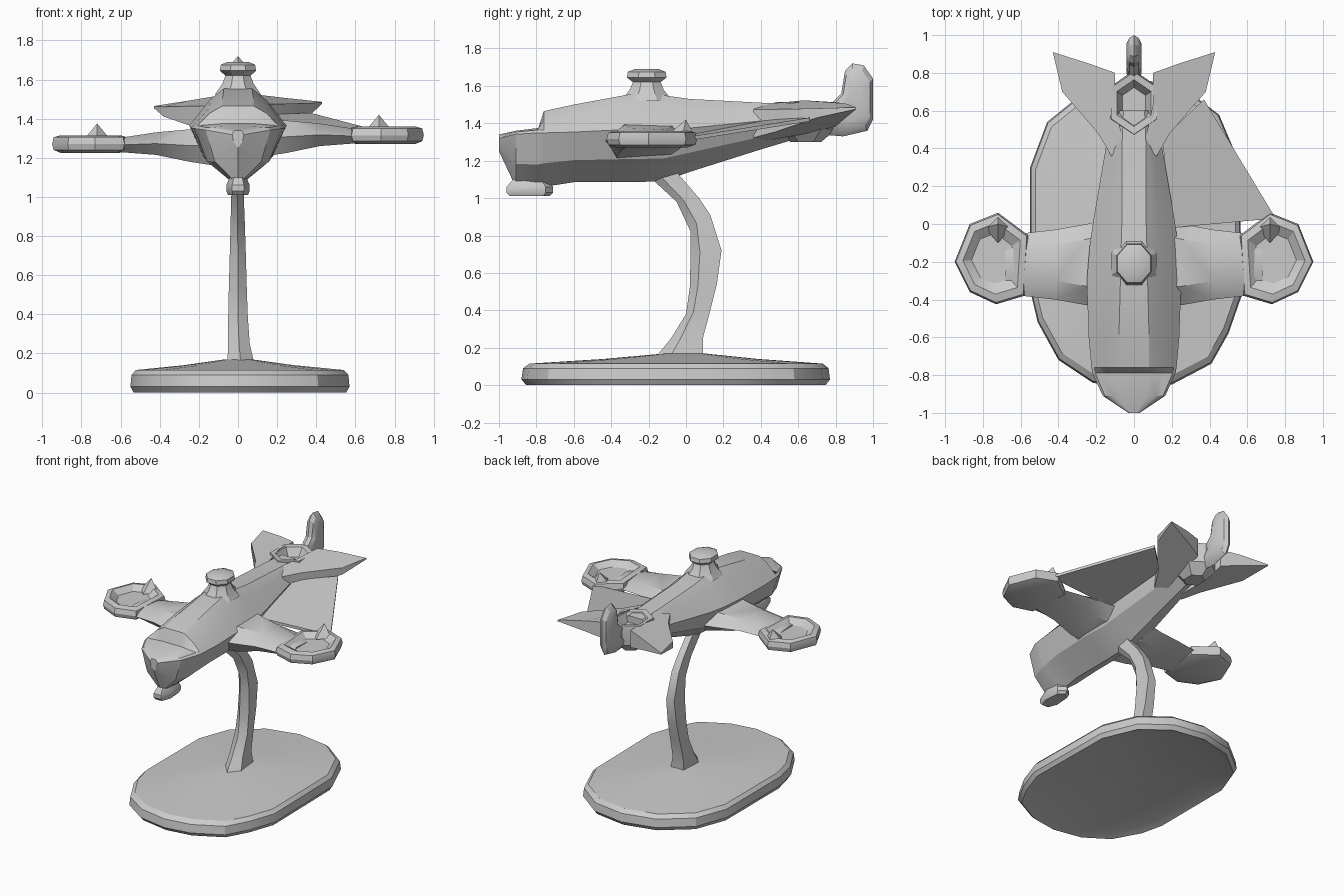
import bpy, bmesh, math
from mathutils import Vector

if "Cube" in bpy.data.objects:
    bpy.data.objects.remove(bpy.data.objects["Cube"])


def make(name, verts, faces, angle=28):
    me = bpy.data.meshes.new(name)
    me.from_pydata([Vector(v) for v in verts], [], faces)
    bm = bmesh.new()
    bm.from_mesh(me)
    bmesh.ops.remove_doubles(bm, verts=bm.verts, dist=0.0005)
    bmesh.ops.recalc_face_normals(bm, faces=bm.faces)
    bm.to_mesh(me)
    bm.free()
    ob = bpy.data.objects.new(name, me)
    bpy.context.collection.objects.link(ob)
    bpy.ops.object.select_all(action='DESELECT')
    ob.select_set(True)
    bpy.context.view_layer.objects.active = ob
    bpy.ops.object.shade_smooth_by_angle(angle=math.radians(angle))
    return ob


def loft(name, rings, angle=28):
    """Skin a list of equal-length closed rings and cap both ends."""
    n = len(rings[0])
    verts = [p for r in rings for p in r]
    faces = [(k * n + i, k * n + (i + 1) % n, (k + 1) * n + (i + 1) % n, (k + 1) * n + i)
             for k in range(len(rings) - 1) for i in range(n)]
    last = (len(rings) - 1) * n
    faces += [tuple(range(n)), tuple(range(last, last + n))]
    return make(name, verts, faces, angle)


def stack(name, outline, centre, levels, angle=28):
    """Stack scaled copies of an outline at (scale, z) levels."""
    cx, cy = centre
    return loft(name, [[(cx + (x - cx) * s, cy + (y - cy) * s, z) for x, y in outline]
                       for s, z in levels], angle)


# display base: faceted oval, rising to the middle, slightly hollow below
base = [(-.55, .3), (-.46, .54), (-.25, .71), (0, .77), (.25, .73), (.45, .58), (.56, .32),
        (.57, -.38), (.5, -.58), (.41, -.74), (.2, -.85), (0, -.88), (-.22, -.84),
        (-.4, -.72), (-.51, -.52), (-.55, -.35)]
stack("display_base", base, (0, 0), [(.1, .05), (.88, .02), (.97, 0.0), (1, .03),
                                     (.99, .09), (.95, .115), (.5, .14), (.12, .17)])

# curved stand arm: front y, front z, back y, back z, left x, right x
arm = [(-.17, .14, .09, .14, -.055, .085), (-.08, .25, .09, .25, -.05, .06),
       (.0, .38, .13, .4, -.05, .05), (.02, .52, .165, .54, -.047, .045),
       (.025, .7, .19, .72, -.042, .04), (.025, .82, .13, .91, -.038, .035),
       (-.05, .98, .07, 1.0, -.035, .03), (-.18, 1.1, -.06, 1.15, -.03, .03)]
rings = []
for y0, z0, y1, z1, xl, xr in arm:
    ym, zm, xm = (y0 + y1) / 2, (z0 + z1) / 2, (xl + xr) / 2
    rings.append([(xm, y0, z0), (xr, ym * .6 + y0 * .4, zm), (xr * .8, y1, z1),
                  (xl * .8, y1, z1), (xl, ym * .6 + y0 * .4, zm)])
loft("stand_arm", rings)

# fuselage: y, half width, shoulder z, keel z, deck half width, deck z
sections = [(-1, .03, 1.32, 1.25, .02, 1.34), (-.91, .165, 1.35, 1.06, .09, 1.36),
            (-.79, .22, 1.36, 1.05, .1, 1.375), (-.76, .225, 1.36, 1.06, .1, 1.465),
            (-.6, .24, 1.365, 1.085, .1, 1.5), (-.3, .25, 1.38, 1.085, .09, 1.555),
            (-.12, .235, 1.38, 1.09, .085, 1.55), (.02, .215, 1.385, 1.14, .08, 1.53),
            (.4, .15, 1.42, 1.26, .08, 1.51), (.6, .1, 1.44, 1.32, .07, 1.5)]
rings = []
for y, w, zs, zk, dw, zd in sections:
    half = [(w * .72, zk + (zs - zk) * .42), (w, zs - .05 * w), (w * .93, zs + .02 * w),
            (w * .35 + dw * .65, zs + (zd - zs) * .65), (dw * .8, zd)]
    rings.append([(0, y, zk)] + [(x, y, z) for x, z in half] + [(-x, y, z) for x, z in half[::-1]])
loft("fuselage", rings)

# chin plate under the nose
chin = [(-.03, -.96), (.03, -.96), (.06, -.88), (.05, -.75), (0, -.71), (-.05, -.75), (-.06, -.88)]
stack("chin_plate", chin, (0, -.84), [(.85, 1.01), (1, 1.03), (1, 1.06), (.7, 1.1)])

# turret on the upper deck
octa = [(math.cos(math.pi * (i + .5) / 4), math.sin(math.pi * (i + .5) / 4)) for i in range(8)]
loft("turret", [[(r * c, -.21 + r * s * 1.15, z) for c, s in octa] for r, z in
                [(.13, 1.52), (.085, 1.58), (.07, 1.62), (.1, 1.645), (.095, 1.675), (.06, 1.69)]])

# wings with dished engine pods; the +x side sits a little higher
pod = [(.56, -.06), (.72, .06), (.87, 0), (.95, -.2), (.87, -.36), (.73, -.425), (.58, -.38)]
for side, label, dz in ((-1, "left", 0), (1, "right", .045)):
    rings = []
    for x, y0, y1, zb, zt in [(.12, -.43, .03, 1.16, 1.36), (.25, -.43, .0, 1.18, 1.345),
                              (.42, -.4, -.03, 1.215, 1.33), (.68, -.37, -.06, 1.235, 1.29)]:
        zm = (zb + zt) / 2
        rings.append([(side * x, y, z + dz) for y, z in
                      [(y0, zm), (y0 + .06, zb), (y1 - .1, zb + .02), (y1, zm),
                       (y1 - .08, zt - .01), (y0 + .1, zt)]])
    loft(label + "_wing", rings)
    stack(label + "_engine_pod", [(side * x, y) for x, y in pod], (side * .75, -.18),
          [(.78, 1.225 + dz), (.96, 1.24 + dz), (1, 1.27 + dz), (.96, 1.305 + dz),
           (.78, 1.315 + dz), (.55, 1.28 + dz)])
    # small spike at the back of each pod
    c = side * .72
    make(label + "_pod_spike",
         [(c - .07, -.02, 1.29 + dz), (c + .07, -.02, 1.29 + dz), (c, .05, 1.28 + dz),
          (c, -.1, 1.29 + dz), (c, .0, 1.375 + dz)],
         [(0, 3, 4), (3, 1, 4), (1, 2, 4), (2, 0, 4), (0, 2, 1, 3)])

# thin web stretched from the right pod back to the tail
web = [(.2, -.02, 1.33), (.75, .03, 1.33), (.37, .66, 1.43), (.15, .45, 1.42)]
loft("wing_web", [web, [(x, y, z - .02) for x, y, z in web]])

# swept tailplane, one half each side of the dished hub
for side, label in ((-1, "left"), (1, "right")):
    tail = [(.05, .4, 1.5, 1.3), (.12, .36, 1.47, 1.32), (.19, .48, 1.47, 1.35),
            (.38, .7, 1.47, 1.42), (.43, .91, 1.475, 1.465), (.24, .85, 1.5, 1.42),
            (.1, .8, 1.51, 1.38), (.1, .63, 1.52, 1.34)]
    tilt = .025 * side
    loft(label + "_tailplane", [[(side * x, y, zt + tilt * x) for x, y, zt, zb in tail],
                                [(side * x, y, zb + tilt * x) for x, y, zt, zb in tail]])

# dished hexagonal hub
hexa = [(.14 * math.sin(i * math.pi / 3), .64 + .165 * math.cos(i * math.pi / 3)) for i in range(6)]
stack("tail_hub", hexa, (0, .64), [(.5, 1.3), (1, 1.37), (1.05, 1.47), (1, 1.515),
                                   (.75, 1.51), (.5, 1.45)])

# tail fin, tapered to thin edges
fin = [(.77, 1.5), (.83, 1.56), (.85, 1.68), (.89, 1.72), (.95, 1.71), (1, 1.64), (1, 1.42),
       (.97, 1.36), (.84, 1.33), (.72, 1.34), (.78, 1.42)]
rings = [[(x, .9 + (y - .9) * s, 1.52 + (z - 1.52) * s) for y, z in fin]
         for x, s in [(-.04, .55), (-.025, .85), (0, 1), (.025, .85), (.04, .55)]]
loft("tail_fin", rings)
